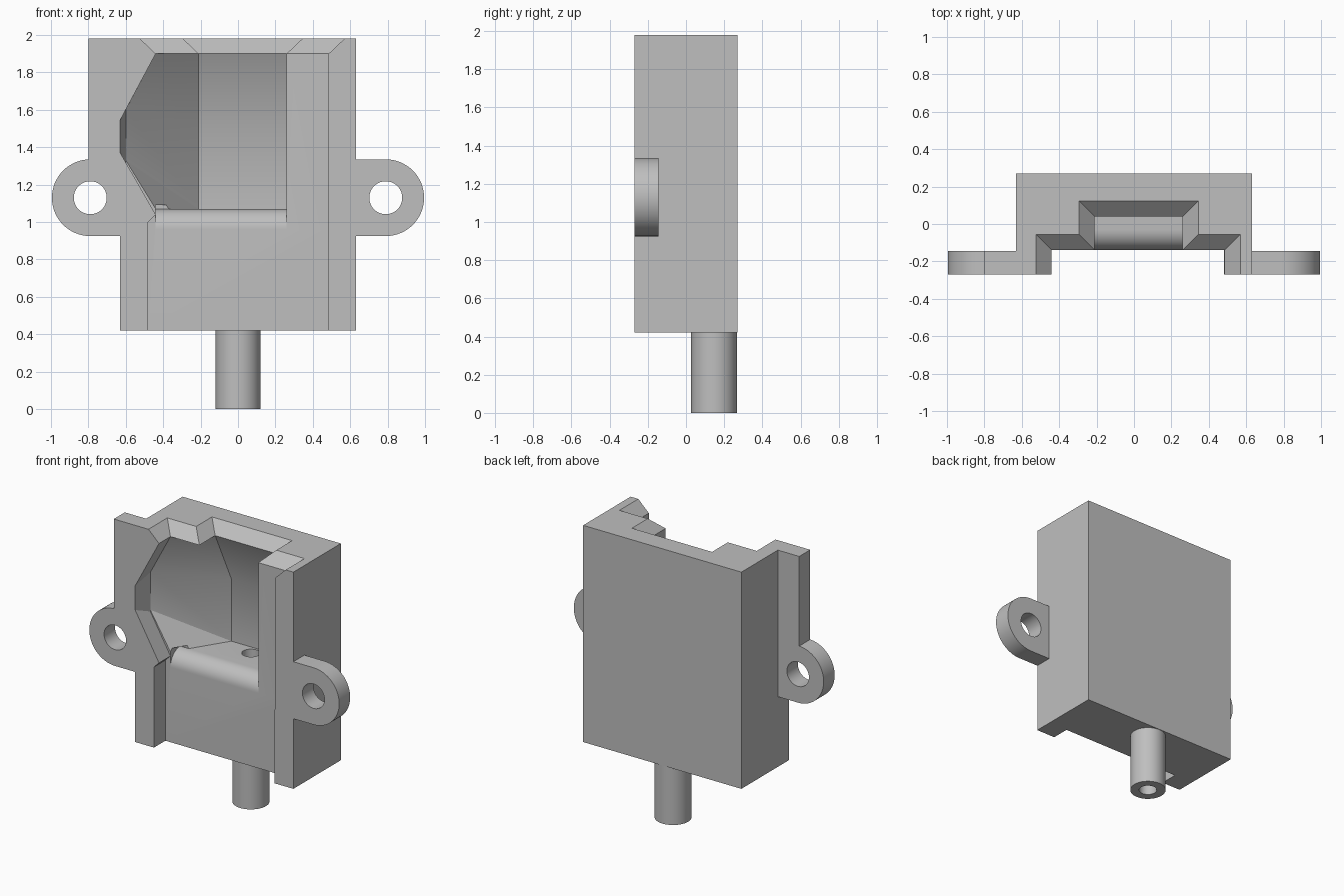
import bpy, bmesh, math
from mathutils import Vector

cube = bpy.data.objects.get("Cube")
if cube:
    bpy.data.objects.remove(cube, do_unlink=True)

grey = bpy.data.materials.new("plain_grey")
grey.use_nodes = True
grey.diffuse_color = (0.52, 0.52, 0.52, 1)
grey.node_tree.nodes["Principled BSDF"].inputs["Base Color"].default_value = grey.diffuse_color


def finish(name, bm):
    bmesh.ops.recalc_face_normals(bm, faces=bm.faces)
    mesh = bpy.data.meshes.new(name)
    bm.to_mesh(mesh)
    bm.free()
    mesh.materials.append(grey)
    obj = bpy.data.objects.new(name, mesh)
    bpy.context.collection.objects.link(obj)
    return obj


def loft(name, sections):
    """Solid through a list of matching closed outlines of 3D points."""
    bm = bmesh.new()
    rings = [[bm.verts.new(p) for p in s] for s in sections]
    n = len(rings[0])
    for a, b in zip(rings, rings[1:]):
        for i in range(n):
            j = (i + 1) % n
            bm.faces.new((a[i], a[j], b[j], b[i]))
    bm.faces.new(rings[0])
    bm.faces.new(rings[-1])
    return finish(name, bm)


def box(name, x0, x1, y0, y1, z0, z1):
    rect = [(x0, y0), (x1, y0), (x1, y1), (x0, y1)]
    return loft(name, [[(x, y, z) for x, y in rect] for z in (z0, z1)])


def arc(cx, cy, r, start, end, steps):
    angles = [math.radians(start + (end - start) * i / steps) for i in range(steps + 1)]
    return [(cx + r * math.cos(a), cy + r * math.sin(a)) for a in angles]


def pipe(name, x, y, r, z0, z1):
    ring = arc(x, y, r, 0, 360, 48)[:-1]
    return loft(name, [[(px, py, z) for px, py in ring] for z in (z0, z1)])


def combine(target, tool, operation):
    mod = target.modifiers.new(tool.name, 'BOOLEAN')
    mod.operation, mod.solver, mod.object = operation, 'EXACT', tool
    bpy.context.view_layer.update()
    evaluated = target.evaluated_get(bpy.context.evaluated_depsgraph_get())
    mesh = bpy.data.meshes.new_from_object(evaluated)
    target.modifiers.clear()
    target.data = mesh
    bpy.data.objects.remove(tool, do_unlink=True)


FRONT, EAR_BACK, SLOT = -0.27, -0.145, -0.14
EAR_X, EAR_Z = 0.79, 1.13
PIPE_Y = 0.147

# Main block with side flange, outlet pipe and screw ears
housing = box("housing", -0.63, 0.63, FRONT, 0.27, 0.42, 1.98)
combine(housing, box("flange", -0.8, -0.56, FRONT, EAR_BACK, EAR_Z, 1.98), 'UNION')
combine(housing, pipe("outlet_pipe", 0, PIPE_Y, 0.12, 0, 0.5), 'UNION')
for side in (-1, 1):
    outline = [(0.56, EAR_Z - 0.205)] + arc(EAR_X, EAR_Z, 0.205, -90, 90, 32) + [(0.56, EAR_Z + 0.205)]
    ear = loft("ear", [[(side * x, y, z) for x, z in outline] for y in (FRONT, EAR_BACK)])
    combine(housing, ear, 'UNION')

# Screw holes
for side in (-1, 1):
    ring = arc(side * EAR_X, EAR_Z, 0.088, 0, 360, 40)[:-1]
    hole = loft("screw_hole", [[(x, y, z) for x, z in ring] for y in (-0.4, 0)])
    combine(housing, hole, 'DIFFERENCE')


# Front slot, widening into an angled opening on one side
def slot_outline(y, reach):
    top, low = 1.9 - (reach - 0.44) * 1.87, 1.04 + (reach - 0.44) * 1.74
    pts = [(-0.48, 0.3), (0.48, 0.3), (0.48, 0.95), (0.485, 0.95), (0.485, 2.1), (-0.44, 2.1),
           (-0.44, 1.9), (-reach, top), (-reach, low), (-0.44, 1.04), (-0.48, 1.0)]
    return [(x, y, z) for x, z in pts]


combine(housing, loft("slot", [slot_outline(-0.28, 0.632), slot_outline(SLOT, 0.6)]), 'DIFFERENCE')

# Inner cavity with one bevelled corner and a sloping ceiling
FLOOR, ROOF = 1.07, 1.9
bm = bmesh.new()
side_profile = [(-0.44, FLOOR), (-0.6, 1.33), (-0.6, 1.6), (-0.44, ROOF)]
back_profile = [(0.224, FLOOR), (0.224, 1.52), (0.04, ROOF)]
for y in (SLOT - 0.02, SLOT):
    for x, z in side_profile + [(0.26, FLOOR), (0.26, ROOF)]:
        bm.verts.new((x, y, z))
for x in (-0.21, 0.26):
    for y, z in back_profile:
        bm.verts.new((x, y, z))
hull = bmesh.ops.convex_hull(bm, input=bm.verts)
spare = [v for v in bm.verts if not v.link_faces]
bmesh.ops.delete(bm, geom=spare, context='VERTS')
combine(housing, finish("cavity", bm), 'DIFFERENCE')

# Rounded lip at the front of the cavity floor
lip = [(-0.16, 0.96)] + arc(-0.03, 0.96, 0.11, 180, 90, 12) + [(-0.03, 1.09), (-0.16, 1.09)]
combine(housing, loft("lip", [[(x, y, z) for y, z in lip] for x in (-0.44, 0.26)]), 'DIFFERENCE')


# Flared stepped opening at the top
def mouth(z, grow):
    left, right = -0.44 - grow, 0.485 + grow
    inner_left, inner_right = -0.21 - grow, 0.26 + grow
    step, back = SLOT + grow, 0.04 + grow
    pts = [(left, -0.3), (left, step), (inner_left, step), (inner_left, back),
           (inner_right, back), (inner_right, step), (right, step), (right, -0.3)]
    return [(x, y, z) for x, y in pts]


top_cut = loft("mouth", [mouth(1.88, 0), mouth(ROOF, 0), mouth(2.0, 0.105)])
combine(housing, top_cut, 'DIFFERENCE')

# Bore through the pipe into the cavity floor
combine(housing, pipe("bore", 0, PIPE_Y, 0.06, -0.1, 1.2), 'DIFFERENCE')

bpy.ops.object.select_all(action='DESELECT')
housing.select_set(True)
bpy.context.view_layer.objects.active = housing
bpy.ops.object.shade_smooth_by_angle(angle=math.radians(30))
